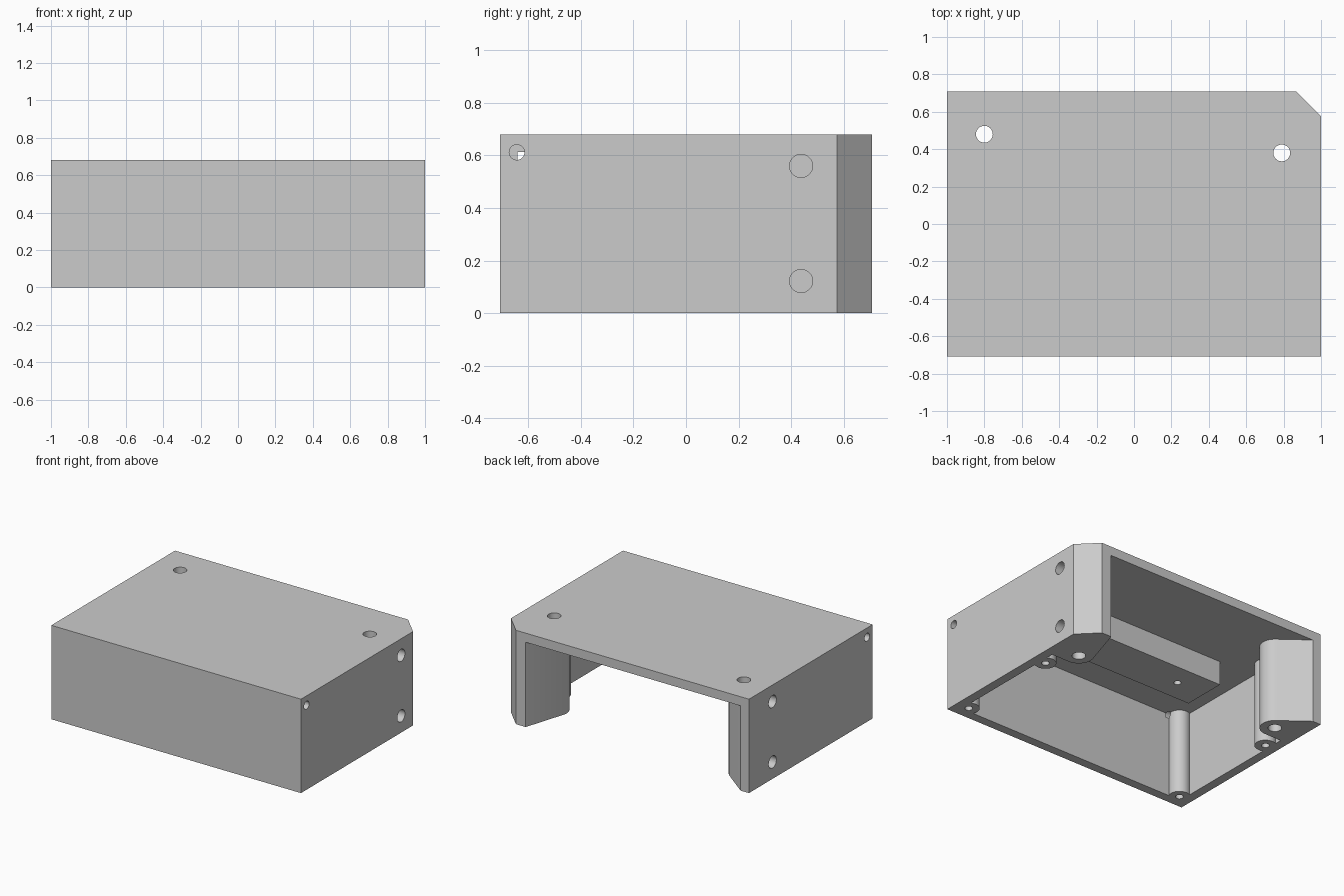
import bpy, bmesh
from math import cos, sin, pi
from mathutils import Matrix, Vector

cube = bpy.data.objects.get("Cube")
if cube:
    bpy.data.objects.remove(cube, do_unlink=True)

HEIGHT, HALF_Y, WALL = 0.68, 0.708, 0.066
CEILING = HEIGHT - WALL

grey = bpy.data.materials.new("plain_grey")
grey.use_nodes = True
grey.diffuse_color = (0.6, 0.6, 0.6, 1)
grey.node_tree.nodes["Principled BSDF"].inputs["Base Color"].default_value = (0.6, 0.6, 0.6, 1)


def circle(x, y, r, n=32):
    return [(x + r * cos(2 * pi * i / n), y + r * sin(2 * pi * i / n)) for i in range(n)]


def prism(name, outline, z0, z1, matrix=Matrix()):
    """Solid made from the convex outline, extruded from z0 to z1."""
    bm = bmesh.new()
    for z in (z0, z1):
        for x, y in outline:
            bm.verts.new((x, y, z))
    hull = bmesh.ops.convex_hull(bm, input=bm.verts)
    spare = [v for v in bm.verts if not v.link_faces]
    bmesh.ops.delete(bm, geom=spare, context='VERTS')
    bmesh.ops.dissolve_limit(bm, angle_limit=0.01, verts=bm.verts, edges=bm.edges)
    bmesh.ops.transform(bm, matrix=matrix, verts=bm.verts)
    bmesh.ops.recalc_face_normals(bm, faces=bm.faces)
    mesh = bpy.data.meshes.new(name)
    bm.to_mesh(mesh)
    bm.free()
    obj = bpy.data.objects.new(name, mesh)
    bpy.context.collection.objects.link(obj)
    return obj


def box(name, x0, x1, y0, y1, z0, z1):
    return prism(name, [(x0, y0), (x1, y0), (x1, y1), (x0, y1)], z0, z1)


def subtract(target, tool):
    """Cut the tool out of the target and discard the tool."""
    mod = target.modifiers.new("cut", 'BOOLEAN')
    mod.operation, mod.solver, mod.object = 'DIFFERENCE', 'EXACT', tool
    bpy.context.view_layer.update()
    graph = bpy.context.evaluated_depsgraph_get()
    mesh = bpy.data.meshes.new_from_object(target.evaluated_get(graph))
    target.modifiers.clear()
    target.data = mesh
    bpy.data.objects.remove(tool, do_unlink=True)


# Outer block with one bevelled back corner
cover = prism("enclosure_cover",
              [(-1, -HALF_Y), (1, -HALF_Y), (1, 0.575), (0.867, HALF_Y), (-1, HALF_Y)],
              0, HEIGHT)

# Inner space, open at the back and below
inner = 1 - WALL
cavity = box("cavity", -inner, inner, -HALF_Y + WALL, 0.9, -0.1, CEILING)

# Back corner posts, thick bosses and ceiling pad stay solid
posts = [(-0.8, 0.48), (0.79, 0.38)]
bosses = [(-0.9, -0.61), (0.9, -0.61), (-0.9, 0.265), (0.895, 0.165)]
subtract(cavity, prism("left_post", circle(*posts[0], 0.1) + [(-1.21, 0.92), (-1.21, 0.38)], -0.2, 0.8))
subtract(cavity, prism("right_post", circle(*posts[1], 0.1)
                       + [(0.88, 1), (1.2, 1), (1.2, 0.28)], -0.2, 0.8))
for x, y in bosses:
    subtract(cavity, prism("boss", circle(x, y, 0.072), -0.2, 0.8))
subtract(cavity, box("ceiling_pad", -0.65, 0.65, -0.22, 0.1, 0.44, 0.8))
subtract(cover, cavity)

# Vertical bolt holes through the posts
for x, y in posts:
    subtract(cover, prism("bolt_hole", circle(x, y, 0.045), -0.1, 0.8))

# Blind screw holes in the bosses and the ceiling pad
for x, y in bosses:
    subtract(cover, prism("screw_hole", circle(x, y, 0.026, 24), -0.1, 0.25))
for x in (-0.42, 0.42):
    subtract(cover, prism("pad_hole", circle(x, -0.06, 0.024, 24), 0.3, 0.56))

# Side holes: two blind ones at the back, a small vent at the top front
for side in (-1, 1):
    for y, z, r, depth in ((0.438, 0.56, 0.044, 0.1), (0.438, 0.122, 0.044, 0.1),
                           (-0.644, 0.612, 0.029, 0.19)):
        place = Matrix.Translation((side, y, z)) @ Matrix.Rotation(side * pi / 2, 4, 'Y')
        subtract(cover, prism("side_hole", circle(0, 0, r), -depth, 0.1, place))

# Material and shading
cover.data.materials.clear()
cover.data.materials.append(grey)
for face in cover.data.polygons:
    face.material_index = 0
bpy.ops.object.select_all(action='DESELECT')
cover.select_set(True)
bpy.context.view_layer.objects.active = cover
bpy.ops.object.shade_smooth_by_angle()
